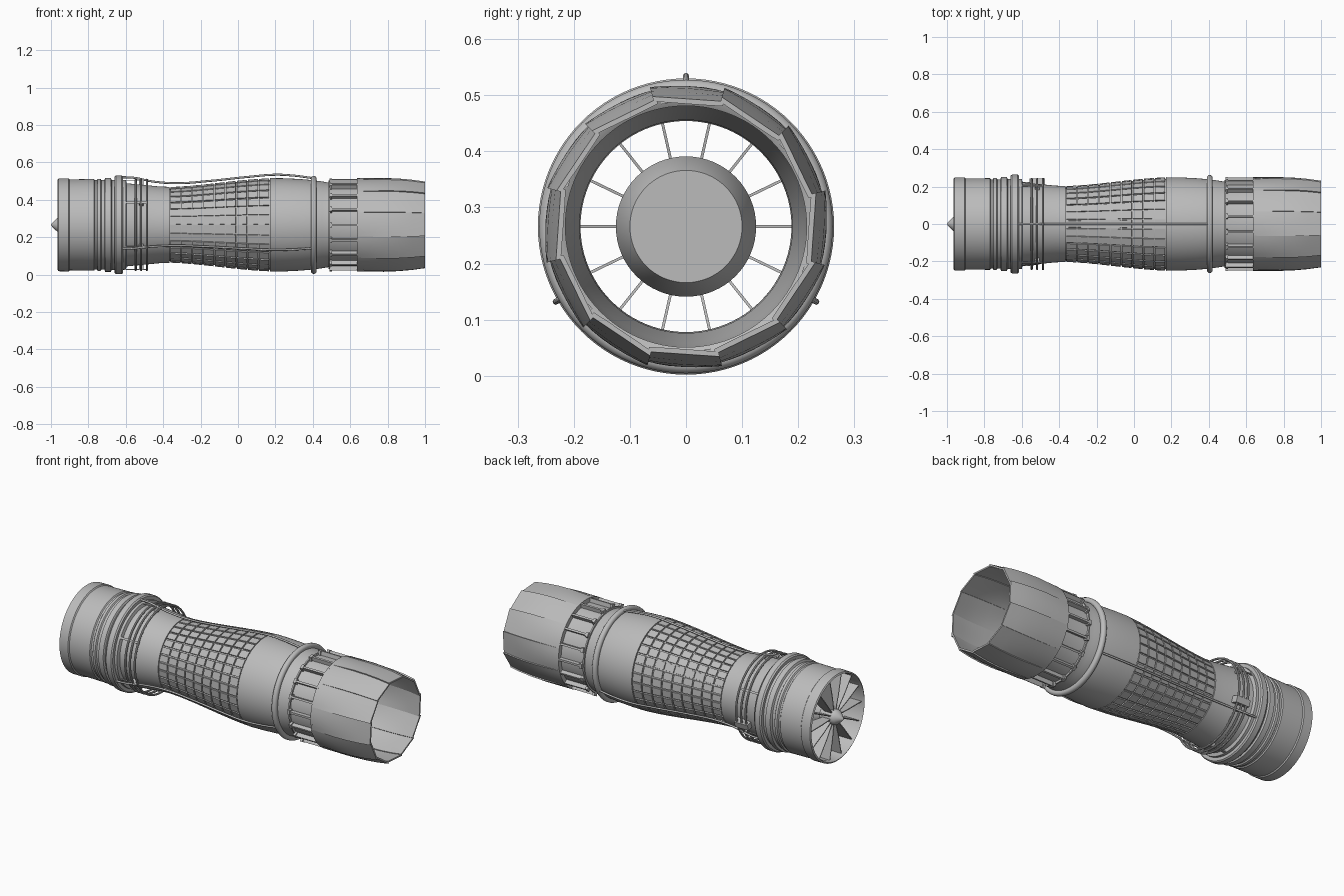
import bpy, bmesh
from math import sin, cos, pi, radians
from mathutils import Vector

cube = bpy.data.objects.get("Cube")
if cube:
    bpy.data.objects.remove(cube, do_unlink=True)

AXIS = 0.266    # height of the engine centreline

metal = bpy.data.materials.new("grey metal")
metal.use_nodes = True
metal.diffuse_color = (0.5, 0.5, 0.5, 1)
metal.node_tree.nodes["Principled BSDF"].inputs["Base Color"].default_value = (0.5, 0.5, 0.5, 1)


def polar(x, r, a):
    """Point at station x, radius r, angle a (0 = +y, 90 deg = up)."""
    return Vector((x, r * cos(a), AXIS + r * sin(a)))


def finish(bm, name, angle=35):
    bmesh.ops.recalc_face_normals(bm, faces=bm.faces)
    mesh = bpy.data.meshes.new(name)
    bm.to_mesh(mesh)
    bm.free()
    mesh.materials.append(metal)
    mesh.shade_smooth()
    mesh.set_sharp_from_angle(angle=radians(angle))
    obj = bpy.data.objects.new(name, mesh)
    bpy.context.collection.objects.link(obj)
    return obj


def lathe(bm, profile, n=96, loop=True):
    """Spin (x, r) points about the centreline."""
    rings = [[bm.verts.new(polar(x, r, 2 * pi * i / n)) for i in range(n)] for x, r in profile]
    pairs = list(zip(rings, rings[1:]))
    if loop:
        pairs.append((rings[-1], rings[0]))
    for a, b in pairs:
        for i in range(n):
            j = (i + 1) % n
            bm.faces.new((a[i], a[j], b[j], b[i]))
    return rings


def solid(name, profile, n=96):
    bm = bmesh.new()
    rings = lathe(bm, profile, n, loop=False)
    bm.faces.new(rings[0])
    bm.faces.new(rings[-1])
    return finish(bm, name)


def torus(bm, x, r, rx, rr, sides=10):
    lathe(bm, [(x + rx * cos(2 * pi * k / sides), r + rr * sin(2 * pi * k / sides))
               for k in range(sides)])


def radial_plate(bm, a, outline, width):
    """Extrude an (x, r) outline sideways around angle a."""
    side = Vector((0, -sin(a), cos(a))) * width / 2
    lo = [bm.verts.new(polar(x, r, a) - side) for x, r in outline]
    hi = [bm.verts.new(polar(x, r, a) + side) for x, r in outline]
    bm.faces.new(lo)
    bm.faces.new(hi[::-1])
    for i in range(len(lo)):
        j = (i + 1) % len(lo)
        bm.faces.new((lo[i], lo[j], hi[j], hi[i]))


def box(x0, x1, r0, r1):
    return [(x0, r0), (x1, r0), (x1, r1), (x0, r1)]


# Casing: outer skin front to back, then inner duct back to front
outer = [(-.965, .24), (-.96, .248), (-.905, .249), (-.9, .243), (-.77, .245),
         (-.765, .239), (-.755, .239), (-.75, .246), (-.735, .246), (-.73, .239),
         (-.715, .239), (-.71, .251), (-.68, .251), (-.675, .241), (-.6, .24),
         (-.595, .222), (-.5, .213), (-.42, .205), (-.365, .203), (-.365, .193),
         (-.2, .199), (0, .221), (.17, .24), (.17, .25), (.25, .249), (.33, .245),
         (.4, .239), (.45, .232), (.49, .225), (.635, .225), (.635, .25), (.645, .25)]
inner = [(.645, .238), (.63, .215), (.4, .215), (.17, .225), (0, .208), (-.2, .19),
         (-.365, .188), (-.5, .2), (-.65, .225), (-.95, .234)]
bm = bmesh.new()
lathe(bm, outer + inner)
finish(bm, "casing")

# Large front flange and rear clamp ring
bm = bmesh.new()
lathe(bm, [(-.66, .235), (-.66, .258), (-.652, .264), (-.622, .264), (-.615, .258), (-.615, .235)])
finish(bm, "front_flange")
bm = bmesh.new()
torus(bm, .405, .246, .016, .016, 14)
finish(bm, "rear_clamp_ring")

# Free-standing pipe rings with brackets behind the flange
bm = bmesh.new()
for x in (-.547, -.518, -.487):
    torus(bm, x, .241, .006, .006, 8)
for k in range(6):
    radial_plate(bm, radians(30 + 60 * k), box(-.6, -.482, .236, .241), .012)
    radial_plate(bm, radians(30 + 60 * k), box(-.53, -.505, .205, .241), .012)
finish(bm, "pipe_rings")
bm = bmesh.new()
radial_plate(bm, radians(-18), box(-.56, -.475, .21, .25), .035)
finish(bm, "control_box")

# Tiled section: a raised tile on each cell
cols = 9


def tile_radius(t):
    return .196 + .047 * t * t * (3 - 2 * t) * .6 + .047 * t * .4


bm = bmesh.new()
lathe(bm, [(-.364 + .533 * k / cols, tile_radius(k / cols)) for k in range(cols + 1)], 30, False)
bmesh.ops.recalc_face_normals(bm, faces=bm.faces)
tiles = list(bm.faces)
bmesh.ops.inset_individual(bm, faces=tiles, thickness=.0045, depth=0)
bmesh.ops.inset_individual(bm, faces=tiles, thickness=.0006, depth=.007)
finish(bm, "tiled_section", 20)

# Struts between rear casing and nozzle
bm = bmesh.new()
for k in range(18):
    a = 2 * pi * k / 18
    radial_plate(bm, a, box(.488, .638, .222, .248), .011)
    radial_plate(bm, a, box(.488, .503, .222, .25), .026)
finish(bm, "nozzle_struts")
bm = bmesh.new()
lathe(bm, box(.484, .492, .215, .236))
finish(bm, "strut_ring")

# Nozzle: twelve overlapping petals, round at the root and flat at the tip
petal_rows = [(.64, .25), (.7, .252), (.78, .254), (.86, .252), (.93, .246), (1, .236)]
steps = 6
bm = bmesh.new()
for k in range(12):
    start = radians(13 + 30 * k)
    grid = []
    for x, r in petal_rows:
        t = (x - .64) / .36
        row = []
        for s in range(steps + 1):
            u = s / steps
            a = radians(31.5) * u
            flat = cos(radians(15)) / cos(a - radians(15.75))
            rr = r * (1 - t + t * flat) + .006 * min(1, 3 * t) * (u - .6)
            row.append((x, rr, start + a))
        grid.append(row)
    skins = [[[bm.verts.new(polar(x, r - d, a)) for x, r, a in row] for row in grid]
             for d in (0, .009)]
    for skin in skins:
        for p, q in zip(skin, skin[1:]):
            for s in range(steps):
                bm.faces.new((p[s], p[s + 1], q[s + 1], q[s]))
    top, low = skins
    for end in (0, -1):
        for s in range(steps):
            bm.faces.new((top[end][s], top[end][s + 1], low[end][s + 1], low[end][s]))
        for i in range(len(grid) - 1):
            bm.faces.new((top[i][end], top[i + 1][end], low[i + 1][end], low[i][end]))
finish(bm, "nozzle_petals", 30)

# Fan blades, spinner and core
bm = bmesh.new()
for k in range(14):
    radial_plate(bm, 2 * pi * k / 14,
                 [(-.945, .03), (-.95, .12), (-.95, .233), (-.86, .233), (-.875, .12), (-.9, .03)], .005)
finish(bm, "fan_blades")
solid("spinner", [(-1, .002), (-.99, .014), (-.965, .038), (-.95, .043), (-.87, .043)], 32)
solid("core", [(-.88, .04), (-.8, .1), (-.7, .125), (.2, .125), (.26, .1)], 64)

# Three fuel lines along the casing
path = [(-.63, .255), (-.56, .252), (-.45, .231), (-.32, .223), (-.15, .235),
        (.05, .256), (.2, .268), (.3, .263), (.4, .25)]
for name, deg in (("top", 90), ("left", 210), ("right", 330)):
    curve = bpy.data.curves.new("fuel_line_" + name, "CURVE")
    curve.dimensions = "3D"
    curve.bevel_depth = .0055
    curve.bevel_resolution = 2
    curve.use_fill_caps = True
    curve.materials.append(metal)
    spline = curve.splines.new("BEZIER")
    spline.bezier_points.add(len(path) - 1)
    for point, (x, r) in zip(spline.bezier_points, path):
        point.co = polar(x, r, radians(deg))
        point.handle_left_type = point.handle_right_type = "AUTO"
    bpy.context.collection.objects.link(bpy.data.objects.new("fuel_line_" + name, curve))
